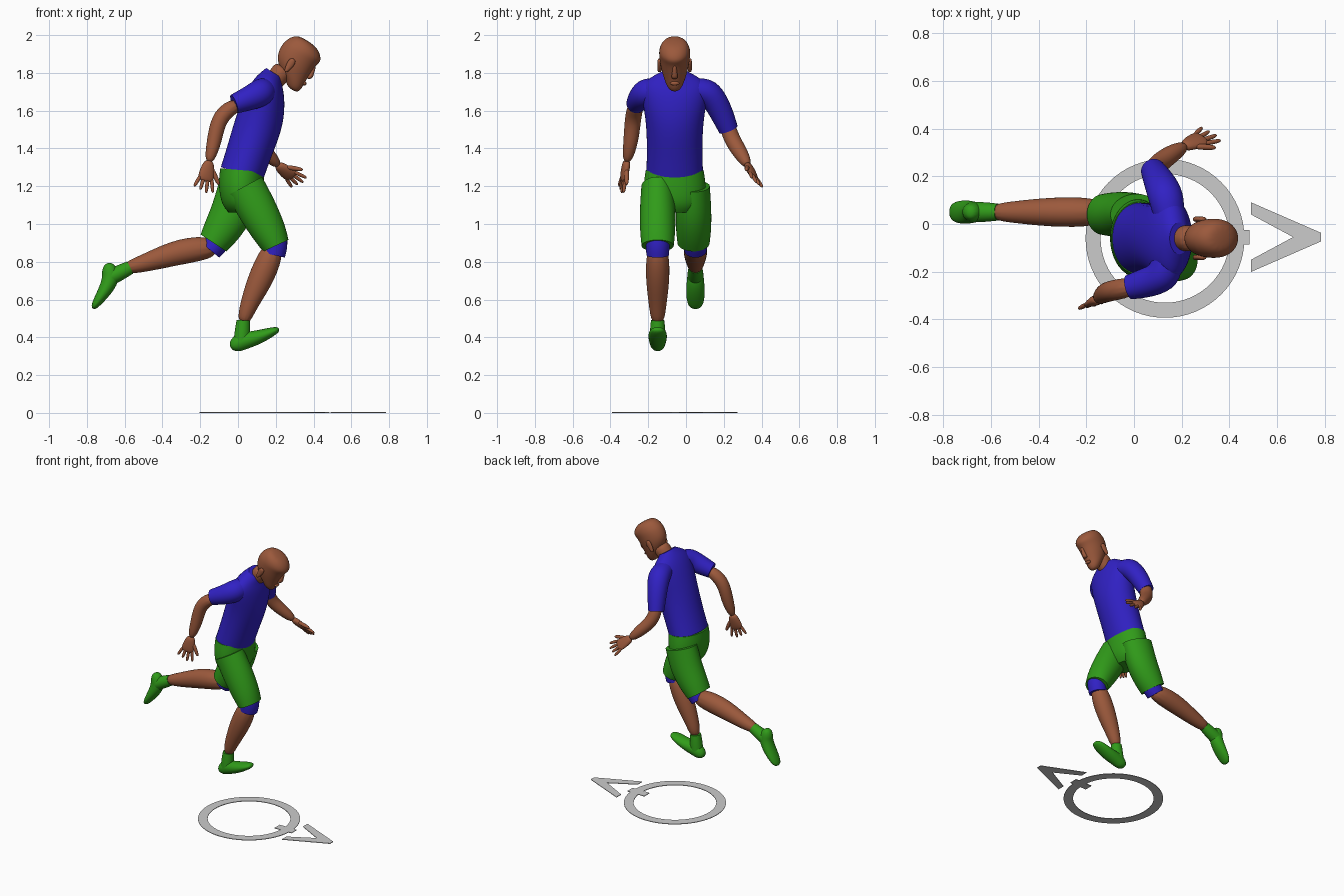
import bpy, bmesh, math
from mathutils import Vector

cube = bpy.data.objects.get("Cube")
if cube:
    bpy.data.objects.remove(cube)

AXIS_X, AXIS_Y, AXIS_Z = Vector((1, 0, 0)), Vector((0, 1, 0)), Vector((0, 0, 1))
MIDDLE, RIGHT_LEG, LEFT_LEG = -.06, -.15, .05


def material(name, red, green, blue):
    result = bpy.data.materials.new(name)
    result.use_nodes = True
    colour = (red, green, blue, 1)
    result.diffuse_color = colour
    result.node_tree.nodes["Principled BSDF"].inputs["Base Color"].default_value = colour
    return result


skin = material("skin_brown", .33, .1, .045)
shirt_blue = material("shirt_blue", .03, .015, .55)
shorts_green = material("shorts_green", .03, .33, .01)


def add_object(name, mesh_builder, paint=None):
    bmesh.ops.recalc_face_normals(mesh_builder, faces=mesh_builder.faces)
    mesh = bpy.data.meshes.new(name)
    mesh_builder.to_mesh(mesh)
    mesh_builder.free()
    created = bpy.data.objects.new(name, mesh)
    bpy.context.collection.objects.link(created)
    if paint:
        mesh.materials.append(paint)
    return created


def circle(centre, across, along, sides):
    """Points of an ellipse with the two given half axes."""
    angles = [math.tau * step / sides for step in range(sides)]
    return [centre + across * math.cos(a) + along * math.sin(a) for a in angles]


def bridge(builder, lower, upper):
    """Join two equal closed rings of vertices with quads."""
    for step in range(len(lower)):
        builder.faces.new((lower[step - 1], lower[step], upper[step], upper[step - 1]))


def loft(name, path, depths, paint, widths=None, side=AXIS_Y, axis=None,
         open_hem=False, sides=12):
    """Oval rings set across a path; widths run along the side direction."""
    builder = bmesh.new()
    path = [Vector(point) for point in path]
    rings = []
    for index, (point, depth, width) in enumerate(zip(path, depths, widths or depths)):
        before, after = path[max(index - 1, 0)], path[min(index + 1, len(path) - 1)]
        forward = (axis or after - before).normalized()
        across = (side - forward * side.dot(forward)).normalized()
        along = forward.cross(across)
        outline = circle(point, across * width, along * depth, sides)
        rings.append([builder.verts.new(corner) for corner in outline])
    for lower, upper in zip(rings, rings[1:]):
        bridge(builder, lower, upper)
    for face in builder.faces:
        face.smooth = True
    caps = [builder.faces.new(rings[0]), builder.faces.new(rings[-1])]
    crease = builder.edges.layers.float.new("crease_edge")
    for cap in caps:
        cap.smooth = not open_hem
        for edge in cap.edges:
            edge[crease] = float(open_hem)
    smoother = add_object(name, builder, paint).modifiers.new("rounding", "SUBSURF")
    smoother.levels = smoother.render_levels = 2


def plane(y, *points):
    """Path points given as x and z, all at one y."""
    return [Vector((x, y, z)) for x, z in points]


# Shirt body and pelvis
loft("shirt_body",
     plane(MIDDLE, (.02, 1.265), (.065, 1.4), (.12, 1.56), (.15, 1.7), (.165, 1.76), (.19, 1.8)),
     (.122, .125, .135, .105, .075, .05), shirt_blue,
     widths=(.157, .152, .158, .19, .165, .07), open_hem=True)
loft("shorts_seat", plane(MIDDLE, (.022, 1.285), (.015, 1.2), (.02, 1.1), (.02, 1.06)),
     (.122, .126, .11, .07), shorts_green, widths=(.16, .175, .165, .1), open_hem=True)

# Shirt sleeves, from inside the shirt out to the hem
SLEEVE = (.065, .08, .068, .054)
loft("left_sleeve", [(.15, .02, 1.71), (.135, .12, 1.71), (.105, .18, 1.61), (.08, .225, 1.5)],
     SLEEVE, shirt_blue, side=AXIS_X, open_hem=True)
loft("right_sleeve", [(.15, -.12, 1.71), (.13, -.22, 1.7), (.06, -.245, 1.665), (-.02, -.265, 1.635)],
     SLEEVE, shirt_blue, side=AXIS_Z, open_hem=True)

# Bare arms
left_wrist, right_wrist = Vector((.22, .33, 1.305)), Vector((-.155, -.315, 1.32))
ARM = (.045, .045, .043, .025)
loft("left_arm", [(.085, .21, 1.55), (.085, .24, 1.45), (.15, .29, 1.375), left_wrist], ARM, skin)
loft("right_arm", [(.01, -.26, 1.64), (-.1, -.28, 1.58), (-.125, -.29, 1.44), right_wrist], ARM, skin)


def hand(prefix, wrist, aim, thumb_side):
    """Palm, four spread fingers and a thumb."""
    aim = Vector(aim).normalized()
    across = Vector(thumb_side)
    across = (across - aim * across.dot(aim)).normalized()

    def spot(reach, sideways=0):
        return wrist + aim * reach + across * sideways

    def digit(name, root, tip, thickness):
        loft(prefix + name, [root, root.lerp(tip, .6), tip],
             (thickness, thickness, thickness * .7), skin, side=across, sides=6)

    loft(prefix + "palm", [spot(-.02), spot(.03), spot(.07), spot(.1)],
         (.022, .022, .018, .01), skin, widths=(.025, .04, .046, .04), side=across)
    for place, finger in enumerate(("little", "ring", "middle", "index")):
        offset = (place - 1.5) * .02
        length = .16 - .01 * abs(place - 2)
        digit(finger + "_finger", spot(.07, offset), spot(length, offset * 1.8), .012)
    digit("thumb", spot(.02, .02), spot(.1, .08), .015)


hand("left_", left_wrist, (.11, .05, -.09), (.5, -.5, .5))
hand("right_", right_wrist, (-.2, -.2, -1), (1, .3, 0))

# Shorts legs
SHORTS = (.11, .11, .095, .077)
SHORTS_WIDTH = (.09, .1, .097, .089)
loft("right_shorts_leg", plane(RIGHT_LEG, (.035, 1.2), (.105, 1.07), (.17, .95), (.2, .885)),
     SHORTS, shorts_green, widths=SHORTS_WIDTH, open_hem=True)
loft("left_shorts_leg", plane(LEFT_LEG - .01, (.01, 1.2), (-.03, 1.06), (-.09, .96), (-.13, .9)),
     [depth + .008 for depth in SHORTS], shorts_green, widths=SHORTS_WIDTH, open_hem=True)

# Cuffs showing below the shorts
CUFF = (.068, .066, .062)
loft("right_cuff", plane(RIGHT_LEG, (.195, .93), (.2, .88), (.19, .835)), CUFF, shirt_blue, open_hem=True)
loft("left_cuff", plane(LEFT_LEG, (-.095, .925), (-.12, .89), (-.145, .86)), CUFF, shirt_blue, open_hem=True)

# Bare lower legs
SHIN = (.06, .076, .048, .034)
SHIN_WIDTH = (.058, .07, .048, .035)
loft("right_shin", plane(RIGHT_LEG, (.2, .9), (.13, .73), (.055, .57), (.025, .47)),
     SHIN, skin, widths=SHIN_WIDTH)
loft("left_shin", plane(LEFT_LEG, (-.1, .88), (-.3, .86), (-.5, .79), (-.6, .765)),
     SHIN, skin, widths=SHIN_WIDTH)


def shoe(prefix, y, ankle, heel, arch, ball, toe):
    """Collar round the ankle and a foot running from heel to toe."""
    ankle, heel, arch, ball, toe = plane(y, ankle, heel, arch, ball, toe)
    loft(prefix + "shoe_collar", [ankle, ankle.lerp(arch, .5), arch],
         (.037, .043, .045), shorts_green, open_hem=True)
    loft(prefix + "shoe", [heel, heel.lerp(arch, .5), arch, ball, ball.lerp(toe, .6), toe],
         (.02, .045, .05, .04, .028, .014), shorts_green,
         widths=(.025, .042, .045, .052, .05, .03))


shoe("right_", RIGHT_LEG, (.028, .49), (-.04, .345), (.02, .38), (.1, .397), (.22, .445))
shoe("left_", LEFT_LEG, (-.57, .77), (-.69, .795), (-.67, .72), (-.695, .66), (-.77, .55))

# Head, tipped forward: features are placed by forward, upward and side offsets
UP = Vector((.54, 0, .84)).normalized()
FORE = AXIS_Y.cross(UP)


def on_head(fore, up, side=0):
    return Vector((.31, MIDDLE, 1.86)) + FORE * fore + UP * up + AXIS_Y * side


# Each level: height, back of the skull, face, half width
skull = [(-.14, .03, .09, .025), (-.11, 0, .103, .047), (-.07, -.075, .1, .065),
         (-.02, -.113, .1, .08), (.04, -.118, .1, .086), (.068, -.11, .114, .086),
         (.1, -.095, .09, .076), (.125, -.06, .04, .045)]
loft("head", [on_head((back + face) / 2, up) for up, back, face, width in skull],
     [(face - back) / 2 for up, back, face, width in skull], skin,
     widths=[level[-1] for level in skull], axis=UP)
loft("neck", plane(MIDDLE, (.17, 1.73), (.215, 1.785), (.25, 1.83)), (.055, .055, .06), skin)
loft("nose", [on_head(.09, .04), on_head(.1, 0), on_head(.105, -.03), on_head(.095, -.045)],
     (.01, .012, .017, .01), skin, widths=(.01, .013, .02, .015), axis=UP, sides=8)
loft("lips", [on_head(.097, -.075, side) for side in (-.026, -.01, .01, .026)],
     (.004, .013, .013, .004), skin, side=UP, sides=8)
for prefix, side in (("left_", .08), ("right_", -.08)):
    loft(prefix + "ear", [on_head(-.02, up, side) for up in (-.08, -.055, -.02, .005)],
         (.008, .017, .024, .014), skin, widths=[.012] * 4, axis=UP, sides=8)


def ground_plate(name, builder):
    plate = add_object(name, builder)
    thickness = plate.modifiers.new("thickness", "SOLIDIFY")
    thickness.thickness = .004
    thickness.offset = 0


# Ground marker: ring, short bar and arrowhead
FLOOR = .002
builder = bmesh.new()
ring_centre = Vector((.13, MIDDLE, FLOOR))
bridge(builder, *[[builder.verts.new(corner) for corner in
                   circle(ring_centre, AXIS_X * radius, AXIS_Y * radius, 64)]
                  for radius in (.27, .333)])
ground_plate("ground_ring", builder)


def mirrored_plate(name, half_outline):
    """Flat shape from one half outline, mirrored across its middle line."""
    builder = bmesh.new()
    for flip in (1, -1):
        builder.faces.new([builder.verts.new((x, flip * y - .055, FLOOR))
                           for x, y in half_outline[::flip]])
    bmesh.ops.remove_doubles(builder, verts=builder.verts, dist=.0001)
    ground_plate(name, builder)


mirrored_plate("ground_bar", [(.35, .03), (.35, 0), (.485, 0), (.485, .03)])
mirrored_plate("ground_arrow", [(.49, .146), (.49, .095), (.667, 0), (.784, 0), (.784, .018)])
